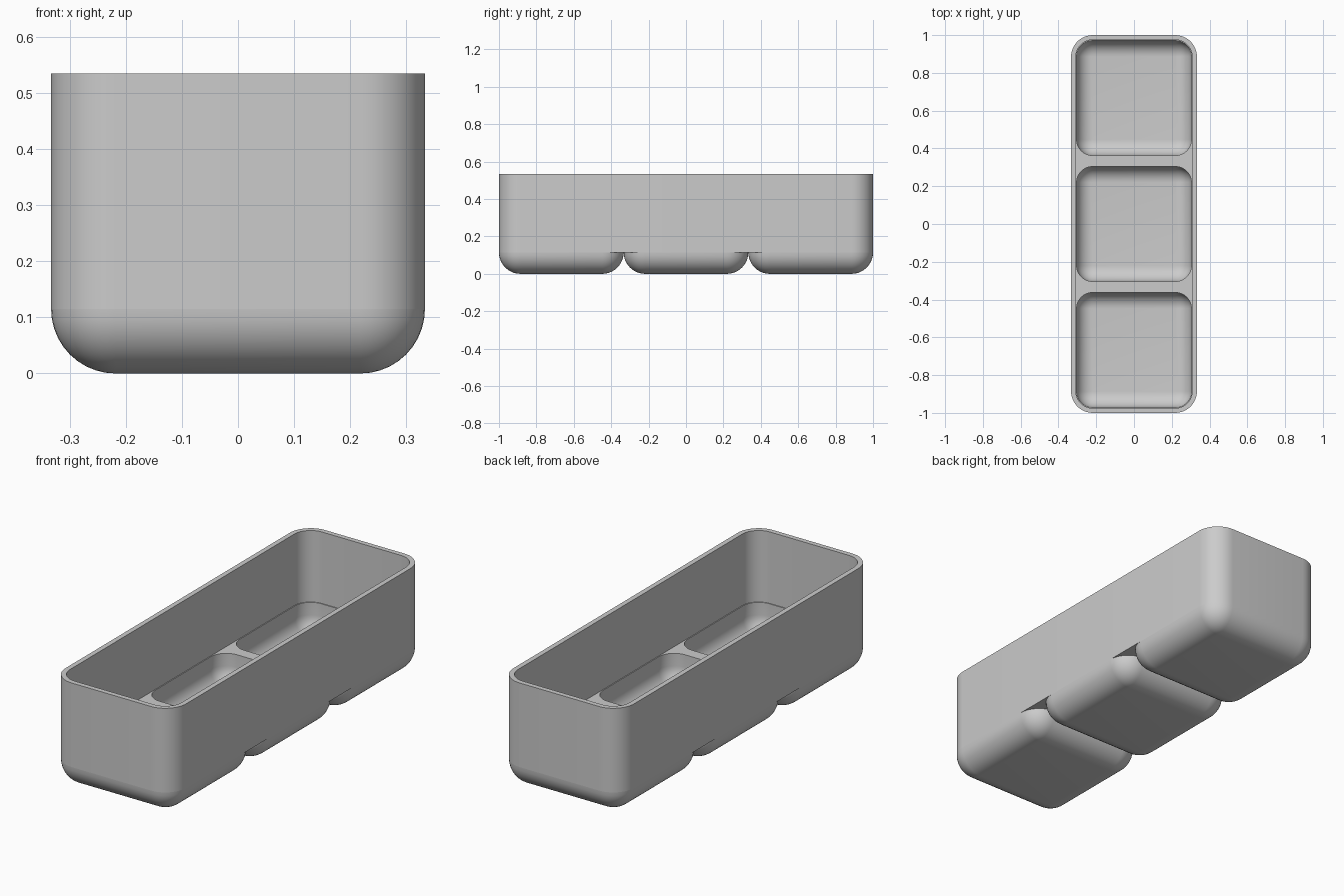
import bpy, bmesh, math

cube = bpy.data.objects.get("Cube")
if cube:
    bpy.data.objects.remove(cube, do_unlink=True)

UNIT = 2 / 3          # pitch of the three compartments
HALF = UNIT / 2
HEIGHT = 0.535
R = 0.115             # outer corner and foot radius
WALL = 0.025
LEDGE = 0.178         # height of the dividers
POCKET, POCKET_R, FLOOR = 0.304, 0.085, 0.03
SEG = 10

grey = bpy.data.materials.new("grey plastic")
grey.use_nodes = True
colour = (0.6, 0.6, 0.6, 1)
grey.diffuse_color = colour
grey.node_tree.nodes["Principled BSDF"].inputs["Base Color"].default_value = colour


def ring(bm, hx, hy, r, z, cy=0):
    """Counter-clockwise rounded rectangle of vertices."""
    verts = []
    for k, (sx, sy) in enumerate([(1, 1), (-1, 1), (-1, -1), (1, -1)]):
        for i in range(SEG + 1):
            a = math.pi / 2 * (k + i / SEG)
            verts.append(bm.verts.new((sx * (hx - r) + r * math.cos(a),
                                       cy + sy * (hy - r) + r * math.sin(a), z)))
    return verts


def loft(bm, rings):
    for a, b in zip(rings, rings[1:]):
        for i in range(len(a)):
            j = (i + 1) % len(a)
            bm.faces.new((a[i], a[j], b[j], b[i]))


def bowl_rings(bm, half, r, bottom, cy):
    """Rings of a rounded bowl, from its flat bottom up to the end of the fillet."""
    result = []
    for i in range(SEG + 1):
        t = math.pi / 2 * i / SEG
        s = r * math.sin(t)
        h = half - r + s
        result.append(ring(bm, h, h, s, bottom + r - r * math.cos(t), cy))
    return result


def finish(bm, name):
    bmesh.ops.remove_doubles(bm, verts=bm.verts, dist=1e-5)
    mesh = bpy.data.meshes.new(name)
    bm.to_mesh(mesh)
    bm.free()
    mesh.materials.append(grey)
    obj = bpy.data.objects.new(name, mesh)
    bpy.context.collection.objects.link(obj)
    bpy.ops.object.select_all(action='DESELECT')
    obj.select_set(True)
    bpy.context.view_layer.objects.active = obj
    bpy.ops.object.shade_smooth_by_angle(angle=math.radians(30))


def edges_of(bm, loop):
    return [bm.edges.get((loop[i - 1], loop[i])) for i in range(len(loop))]


# Tray: outer wall, rim, inner wall, dividers and three pockets
bm = bmesh.new()
ix, iy = HALF - WALL, 1 - WALL
wall = [ring(bm, HALF, 1, R, R), ring(bm, HALF, 1, R, HEIGHT),
        ring(bm, ix, iy, R - WALL, HEIGHT), ring(bm, ix, iy, R - WALL, LEDGE)]
loft(bm, wall)
border = edges_of(bm, wall[-1])
for n in (-1, 0, 1):
    bowl = bowl_rings(bm, POCKET, POCKET_R, FLOOR, n * UNIT)
    lip = ring(bm, POCKET, POCKET, POCKET_R, LEDGE, n * UNIT)
    loft(bm, [lip] + bowl[::-1])
    bm.faces.new(bowl[0])
    border += edges_of(bm, lip)
fill = bmesh.ops.triangle_fill(bm, edges=border, use_beauty=True, normal=(0, 0, 1))
for face in fill["geom"]:
    if isinstance(face, bmesh.types.BMFace):
        face.normal_update()
        if face.normal.z < 0:
            face.normal_flip()
finish(bm, "tray")

# Rounded feet under each compartment
for n, name in ((-1, "front_foot"), (0, "middle_foot"), (1, "back_foot")):
    bm = bmesh.new()
    bowl = bowl_rings(bm, HALF, R, 0, n * UNIT)
    loft(bm, bowl)
    bm.faces.new(bowl[0][::-1])
    finish(bm, name)

# Small flat undersides where neighbouring feet curve apart
bm = bmesh.new()
for side in (-1, 1):
    for joint in (-HALF, HALF):
        pairs = []
        for i in range(SEG + 1):
            a = math.pi / 2 * i / SEG
            x = side * (HALF - R + R * math.cos(a))
            d = R - R * math.sin(a)
            pairs.append([bm.verts.new((x, joint + s * d, R)) for s in (-1, 1)])
        for (a, b), (c, d) in zip(pairs, pairs[1:]):
            face = bm.faces.new((a, b, d, c))
            face.normal_update()
            if face.normal.z > 0:
                face.normal_flip()
finish(bm, "foot_gap_undersides")
